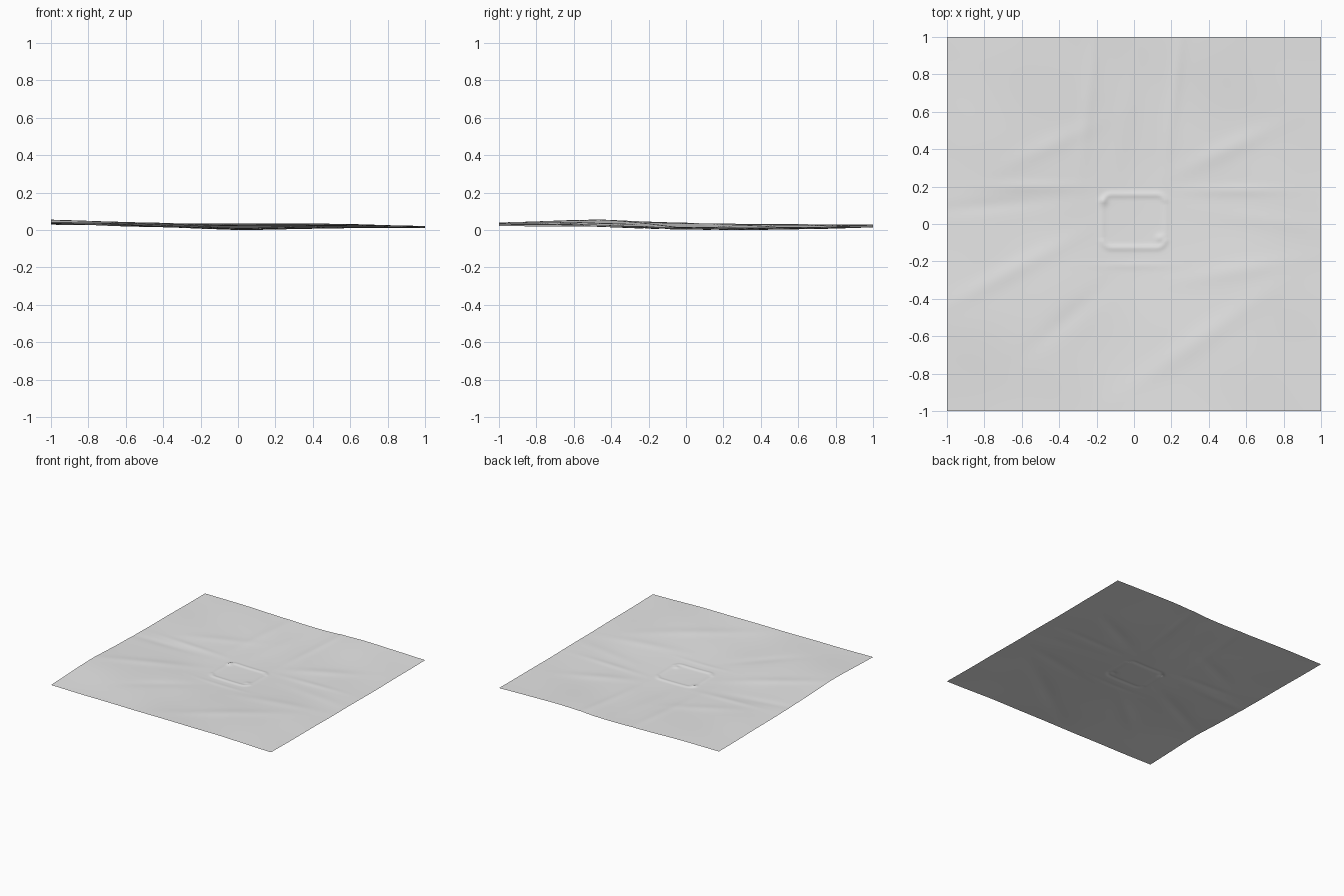
import bpy, bmesh, math

if "Cube" in bpy.data.objects:
    bpy.data.objects.remove(bpy.data.objects["Cube"])

N = 180  # grid divisions per side

# Broad relief: rows run y = -1 .. 1, columns x = -1 .. 1
RELIEF = [
    [.046, .044, .041, .041, .028],
    [.061, .047, .025, .034, .025],
    [.046, .028, .010, .018, .022],
    [.040, .028, .010, .018, .020],
    [.036, .032, .021, .034, .022],
]


def spline(vals, t):
    """Catmull-Rom through evenly spaced values, t in -1..1."""
    u = (t + 1) / 2 * (len(vals) - 1)
    i = min(int(u), len(vals) - 2)
    f = u - i
    p1, p2 = vals[i], vals[i + 1]
    p0 = vals[i - 1] if i > 0 else 2 * p1 - p2
    p3 = vals[i + 2] if i + 2 < len(vals) else 2 * p2 - p1
    return p1 + .5 * f * (p2 - p0 + f * (2*p0 - 5*p1 + 4*p2 - p3
                                         + f * (3*(p1 - p2) + p3 - p0)))


def ridge(x, y, cx, cy, angle, length, width, h):
    """Soft elongated swelling or furrow."""
    a = math.radians(angle)
    u = (x - cx) * math.cos(a) + (y - cy) * math.sin(a)
    v = -(x - cx) * math.sin(a) + (y - cy) * math.cos(a)
    return h * math.exp(-(u / length) ** 2 - (v / width) ** 2)


# cx, cy, angle, length, width, height
FOLDS = [
    (.22, .75, 84, .35, .035, .004), (-.24, .70, 84, .35, .04, .003),
    (-.05, .55, 80, .3, .06, .002), (.35, -.62, 35, .4, .06, .004),
    (-.65, -.25, 28, .35, .05, .004), (-.75, .10, 5, .3, .04, -.003),
    (-.55, .20, 0, .25, .03, .003), (.55, .18, 0, .25, .03, .003),
    (.50, .40, 25, .25, .05, .004), (.70, .02, -8, .3, .05, .002),
    (-.45, .42, 25, .25, .05, .003), (.55, -.25, 10, .3, .05, .003),
    (-.35, -.50, 40, .25, .05, -.003), (0, -.22, 0, .2, .02, .002),
]


def pad_rim(x, y):
    """Raised rounded-rectangle border with two corner mounds."""
    r = .05
    qx, qy = abs(x) - .17 + r, abs(y - .015) - .142 + r
    d = math.hypot(max(qx, 0), max(qy, 0)) + min(max(qx, qy), 0) - r
    strength = .005 if abs(y - .015) > .1 else .0025
    z = strength * math.exp(-(d / .014) ** 2)
    z += ridge(x, y, -.16, .12, 0, .02, .02, .006)
    z += ridge(x, y, .14, -.075, 0, .02, .02, .006)
    return z


def height(x, y):
    z = spline([spline(row, x) for row in RELIEF], y)
    z += sum(ridge(x, y, *f) for f in FOLDS)
    # gentle rolling, fading out at the flat pad
    fade = 1 - math.exp(-(x * x + y * y) / .12)
    z += fade * .0015 * math.sin(9 * x + 5 * y) * math.cos(7 * y - 3 * x + 1)
    return z + pad_rim(x, y)


# Ground sheet
bm = bmesh.new()
bmesh.ops.create_grid(bm, x_segments=N, y_segments=N, size=1)
for v in bm.verts:
    v.co.z = height(v.co.x, v.co.y)
low = min(v.co.z for v in bm.verts)
for v in bm.verts:
    v.co.z -= low
for f in bm.faces:
    f.smooth = True
mesh = bpy.data.meshes.new("terrain_sheet")
bm.to_mesh(mesh)
bm.free()
terrain = bpy.data.objects.new("terrain_sheet", mesh)
bpy.context.collection.objects.link(terrain)

mat = bpy.data.materials.new("light grey ground")
mat.diffuse_color = (.8, .8, .8, 1)
mat.use_nodes = True
mat.node_tree.nodes["Principled BSDF"].inputs["Base Color"].default_value = mat.diffuse_color
mesh.materials.append(mat)
